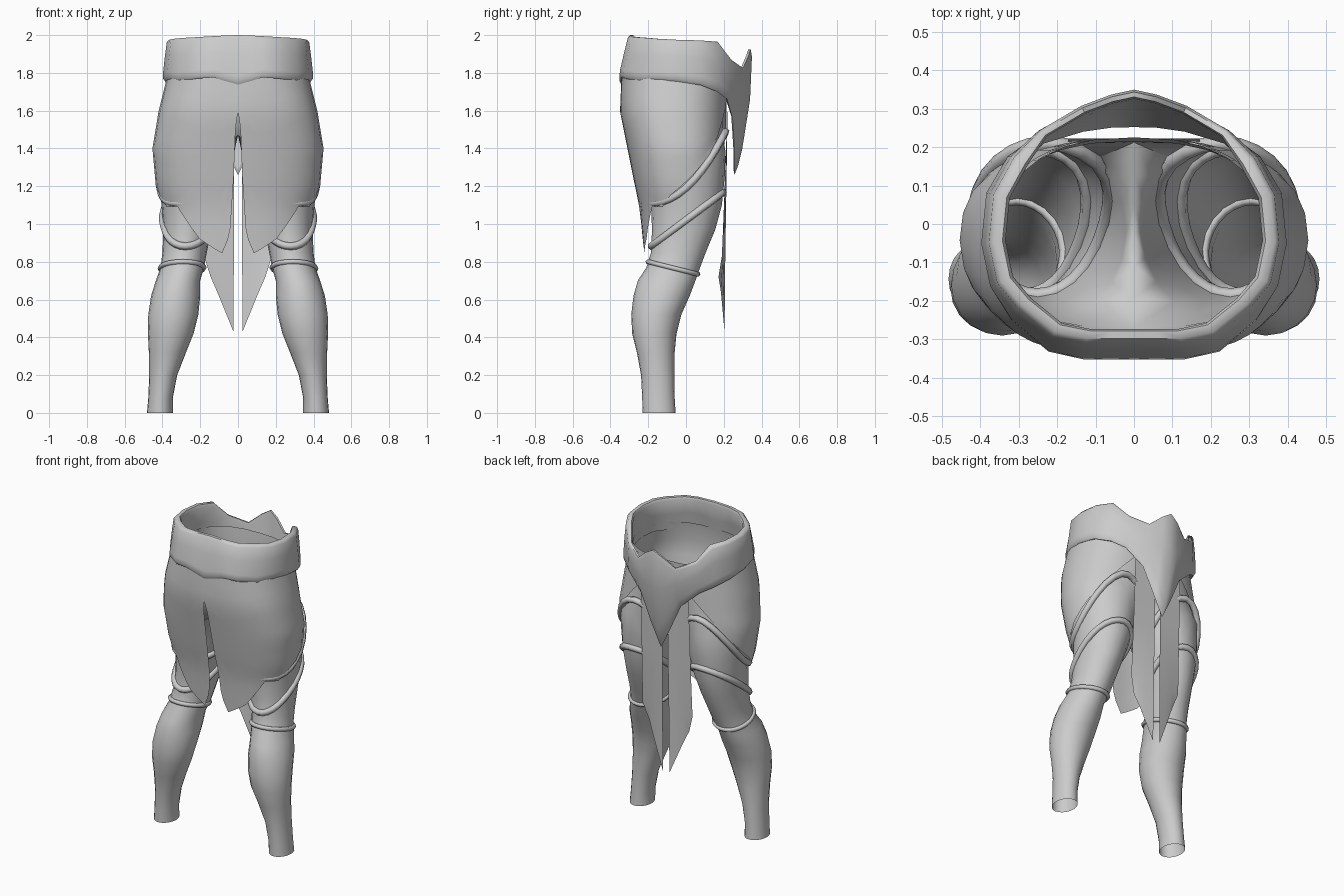
import bpy, bmesh
from math import sin, cos, pi, radians

cube = bpy.data.objects.get("Cube")
if cube:
    bpy.data.objects.remove(cube)

grey = bpy.data.materials.new("plain grey")
grey.use_nodes = True
grey.diffuse_color = (0.6, 0.6, 0.6, 1)
grey.node_tree.nodes["Principled BSDF"].inputs["Base Color"].default_value = (0.6, 0.6, 0.6, 1)


def lookup(table, key):
    """Linear interpolation in rows sorted by their first value."""
    if key <= table[0][0]:
        return table[0][1:]
    for a, b in zip(table, table[1:]):
        if key <= b[0]:
            t = (key - a[0]) / (b[0] - a[0])
            return [p + (q - p) * t for p, q in zip(a[1:], b[1:])]
    return table[-1][1:]


def finish(obj, angle=50):
    """Material, mirror across x and smooth shading."""
    bpy.context.scene.collection.objects.link(obj)
    obj.data.materials.append(grey)
    mirror = obj.modifiers.new("mirror", "MIRROR")
    mirror.merge_threshold = 0.002
    if obj.type == "MESH":
        bpy.ops.object.select_all(action="DESELECT")
        bpy.context.view_layer.objects.active = obj
        obj.select_set(True)
        bpy.ops.object.shade_smooth_by_angle(angle=radians(angle))


def sheet(name, rows, closed=False, skip=None, angle=50):
    """Join rows of points into a surface."""
    bm = bmesh.new()
    grid = [[p and bm.verts.new(p) for p in row] for row in rows]
    n = len(rows[0])
    for r0, r1 in zip(grid, grid[1:]):
        for i in range(n if closed else n - 1):
            quad = [r0[i], r0[(i + 1) % n], r1[(i + 1) % n], r1[i]]
            if all(quad):
                bm.faces.new(quad)
    bmesh.ops.recalc_face_normals(bm, faces=bm.faces)
    # Open sheets: turn the surface outward
    far = max(bm.faces, key=lambda f: f.calc_center_median().x)
    if far.normal.x < 0 and not skip:
        bmesh.ops.reverse_faces(bm, faces=bm.faces)
    mesh = bpy.data.meshes.new(name)
    bm.to_mesh(mesh)
    bm.free()
    obj = bpy.data.objects.new(name, mesh)
    finish(obj, angle)
    return obj


def hull(a, rx, front, back):
    """Rounded half section of the hips; a runs from front (0) to back (pi)."""
    c = cos(a)
    y = -abs(c) ** 0.85 * (1 if c > 0 else -1)
    return rx * max(sin(a), 0) ** 0.8, (front + back) / 2 + y * (back - front) / 2


# Trousers: z, inner x, outer x, front y, back y
LEG = [(0, .345, .482, -.23, -.055), (.08, .345, .475, -.232, -.06),
       (.2, .322, .47, -.238, -.062), (.32, .275, .472, -.26, -.06),
       (.42, .235, .477, -.285, -.05), (.52, .21, .475, -.29, -.025),
       (.62, .2, .46, -.278, .02), (.7, .2, .435, -.255, .05),
       (.77, .18, .41, -.21, .075), (.85, .165, .4, -.185, .105),
       (.97, .14, .395, -.18, .155), (1.1, .1, .405, -.185, .19),
       (1.25, .055, .42, -.21, .205), (1.38, .02, .43, -.245, .21)]
HIPS = [(1.47, .43, -.27, .212), (1.6, .4, -.31, .215),
        (1.7, .37, -.32, .215), (1.82, .345, -.3, .225)]
N, K = 20, 3


def leg_point(a, z):
    x0, x1, y0, y1 = lookup(LEG, z)
    return [(x0 + x1) / 2 - cos(a) * (x1 - x0) / 2, (y0 + y1) / 2 + sin(a) * (y1 - y0) / 2, z]


rows = [[leg_point(2 * pi * j / N, r[0]) for j in range(N)] for r in LEG]
for z, rx, front, back in HIPS:
    row = []
    for j in range(N):
        if K <= j <= N - K:
            x, y = hull(pi - pi * (j - K) / (N - 2 * K), rx, front, back)
            row.append((x, y, z))
        elif z == HIPS[0][0]:      # crotch seam
            s = j if j < K else j - N
            row.append((0, (front + back) / 2 + s / K * (back - front) / 2, z))
        else:
            row.append(None)
    rows.append(row)
sheet("trousers", rows, closed=True)

# Leather straps slanting around each leg: z = base + slope*y + bend*y*y
for name, base, slope, bend, thick in (("thigh_strap", 1.19, .9, 2.5, .02),
                                       ("lower_thigh_strap", 1.02, .75, 0, .02),
                                       ("knee_strap", .75, -.25, 0, .014)):
    pts = []
    for i in range(28):
        p = leg_point(2 * pi * i / 28, base)
        for _ in range(12):
            p = leg_point(2 * pi * i / 28, base + slope * p[1] + bend * p[1] ** 2)
        pts.append(p)
    curve = bpy.data.curves.new(name, "CURVE")
    curve.dimensions = "3D"
    curve.bevel_depth = thick
    curve.bevel_resolution = 1
    spline = curve.splines.new("POLY")
    spline.points.add(len(pts) - 1)
    spline.use_cyclic_u = True
    spline.use_smooth = True
    for sp, p in zip(spline.points, pts):
        sp.co = (*p, 1)
    finish(bpy.data.objects.new(name, curve))

# Skirt: outline by height, hem height by angle, slit half width by height
SKIRT = [(.84, .37, -.222, .2), (1.09, .405, -.245, .21), (1.2, .435, -.27, .218),
         (1.4, .453, -.31, .225), (1.6, .42, -.35, .225), (1.8, .37, -.34, .225)]
HEM = [(0, .98), (9, .845), (27, .92), (48, 1.09), (66, 1.09), (78, 1.15), (90, 1.2),
       (115, 1.32), (140, 1.47), (160, 1.62), (172, 1.72)]
SLIT = [(.84, .07), (.98, .04), (1.26, .022), (1.5, .014), (1.6, 0)]
angles = [0, 4, 9, 15, 21, 27, 34, 41, 48, 57, 66, 78, 90, 102, 115, 128, 140, 150, 160, 172]
rows = []
for v in range(13):
    row = []
    for deg in angles:
        z = 1.8 + (lookup(HEM, deg)[0] - 1.8) * v / 12
        x, y = hull(radians(deg), *lookup(SKIRT, z))
        row.append((max(x, lookup(SLIT, z)[0]), y, z))
    rows.append(row)
sheet("skirt", rows)

# Back tails: z, inner x, outer x, outer y
TAIL = [(1.7, .02, .17, .222), (1.2, .02, .175, .205), (.83, .022, .18, .19)]
rows = [[(x0 + (x1 - x0) * t, .222 - (1.7 - z) * .016 + (y - .222 + (1.7 - z) * .016) * t, z)
         for t in (0, .33, .67, 1)] for z, x0, x1, y in TAIL]
rows.append([(.024, .204, .43), (.065, .195, .53), (.11, .185, .64), (.145, .172, .72)])
sheet("back_tail", rows)

# Belt with pointed back plate: x, y, bottom y, top z, bottom z
BELT = [(0, -.355, -.35, 2, 1.738), (.07, -.355, -.35, 1.998, 1.757),
        (.13, -.355, -.35, 1.995, 1.775), (.22, -.335, -.33, 1.99, 1.77),
        (.315, -.25, -.25, 1.985, 1.755), (.37, -.16, -.16, 1.98, 1.762),
        (.393, -.05, -.05, 1.975, 1.755), (.38, .08, .08, 1.972, 1.735),
        (.325, .18, .17, 1.965, 1.7), (.25, .25, .22, 1.87, 1.66),
        (.14, .315, .25, 1.825, 1.56), (.06, .345, .26, 1.89, 1.38),
        (0, .358, .26, 1.925, 1.26)]
# Profile from inside bottom over the top and down: height share, scale
PROFILE = [(.96, .9), (.5, .88), (.06, .85), (0, .87), (0, .93), (.06, .96),
           (.4, .985), (.8, 1.01), (.93, 1.01), (1, .98), (.96, .9)]
rows = []
for t, s in PROFILE:
    row = []
    for x, y, yb, top, bottom in BELT:
        lean = 1 - .1 * (1 - t) if y < -.2 else 1
        grow = s if y < .2 else s + (1 - s) * .4
        depth = y + (yb - y) * t ** 2
        row.append((x * grow, depth * grow * lean, top + (bottom - top) * t))
    rows.append(row)
belt = sheet("belt", rows, skip=True)
